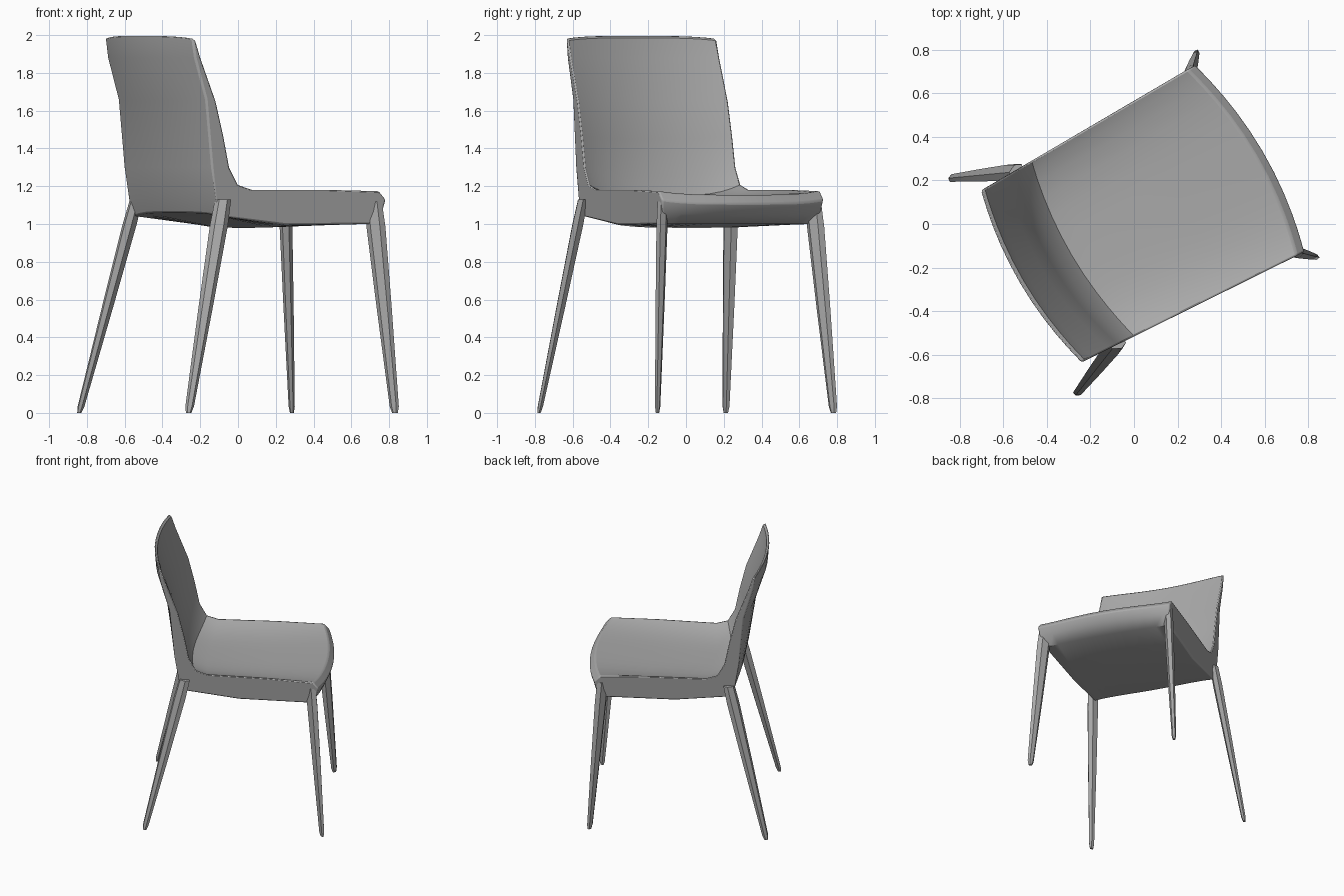
import bpy, bmesh, math
from mathutils import Vector, Matrix

cube = bpy.data.objects.get("Cube")
if cube:
    bpy.data.objects.remove(cube)

grey = bpy.data.materials.new("light grey plastic")
grey.use_nodes = True
colour = (0.4, 0.4, 0.4, 1)
grey.diffuse_color = colour
grey.node_tree.nodes["Principled BSDF"].inputs["Base Color"].default_value = colour

# Chair space (forward, left, up) turned into its stance on the floor
STANCE = Matrix(((0.88, -0.505, 0, 0.03), (0.475, 0.863, 0, 0.03),
                 (0, 0, 1, 0), (0, 0, 0, 1)))


def loft(name, rings, smooth_angle):
    """Skin closed rings of equal length and cap both ends."""
    bm = bmesh.new()
    rows = [[bm.verts.new(STANCE @ Vector(p)) for p in ring] for ring in rings]
    n = len(rows[0])
    for a, b in zip(rows, rows[1:]):
        for i in range(n):
            j = (i + 1) % n
            bm.faces.new((a[i], a[j], b[j], b[i]))
    bm.faces.new(rows[0])
    bm.faces.new(rows[-1])
    bmesh.ops.recalc_face_normals(bm, faces=bm.faces)
    mesh = bpy.data.meshes.new(name)
    bm.to_mesh(mesh)
    bm.free()
    mesh.materials.append(grey)
    obj = bpy.data.objects.new(name, mesh)
    bpy.context.collection.objects.link(obj)
    bpy.ops.object.select_all(action='DESELECT')
    obj.select_set(True)
    bpy.context.view_layer.objects.active = obj
    bpy.ops.object.shade_smooth_by_angle(angle=math.radians(smooth_angle))
    return obj


# Side profiles of the one-piece shell: underside, front lip, seat, backrest, rear
rim = [(-.40, 1.04), (0, .995), (.50, 1.0), (.555, 1.06), (.57, 1.13), (.53, 1.175),
       (.2, 1.185), (-.22, 1.185), (-.30, 1.21), (-.35, 1.30), (-.385, 1.47),
       (-.43, 1.65), (-.52, 1.88), (-.55, 1.97), (-.57, 1.985), (-.555, 1.88),
       (-.49, 1.66), (-.455, 1.3), (-.425, 1.12)]
middle = [(-.43, 1.06), (0, .98), (.52, 1.0), (.61, 1.05), (.64, 1.11), (.60, 1.155),
          (.2, 1.13), (-.25, 1.125), (-.36, 1.15), (-.42, 1.25), (-.46, 1.45),
          (-.51, 1.65), (-.585, 1.88), (-.61, 1.985), (-.63, 2.0), (-.62, 1.88),
          (-.545, 1.65), (-.49, 1.3), (-.46, 1.15)]


def shell_ring(t):
    ring = []
    for (ru, rz), (mu, mz) in zip(rim, middle):
        u = mu + (ru - mu) * t ** 2
        z = mz + (rz - mz) * t ** 4
        half = 0.477 + 0.035 * u          # wider towards the front
        if z < 1.1:                       # tuck the underside in
            half -= 0.25 * (1.1 - z)
        ring.append((u, half * t, z))
    return ring


steps = 14
shell = loft("seat_and_back_shell",
             [shell_ring(math.sin(math.pi / 2 * (2 * i / steps - 1))) for i in range(steps + 1)], 35)
bevel = shell.modifiers.new("soft edges", 'BEVEL')
bevel.width = 0.012
bevel.segments = 2
bevel.limit_method = 'ANGLE'
bevel.angle_limit = math.radians(50)


def leg(name, top, foot, axis, long, short):
    """Tapered six-sided leg; axis is the direction of its wide section."""
    top, foot = Vector(top), Vector(foot)
    axis = Vector(axis).normalized()
    side = Vector((-axis.y, axis.x, 0))
    rings = []
    for f, scale in ((0, 0.9), (0.12, 1), (0.5, 0.8), (0.97, 0.48), (1, 0.3)):
        c = top.lerp(foot, f)
        rings.append([c + axis * (long * scale * math.cos(k * math.pi / 3))
                      + side * (short * scale * math.sin(k * math.pi / 3)) for k in range(6)])
    loft(name, rings, 35)


# Splayed legs, mirrored left and right
for label, s in (("left", 1), ("right", -1)):
    leg("front_leg_" + label, (.515, .462 * s, 1.12), (.6, .54 * s, 0), (1, .8 * s, 0), .05, .03)
    leg("back_leg_" + label, (-.385, .455 * s, 1.13), (-.66, .573 * s, 0), (1, .5 * s, 0), .047, .033)
